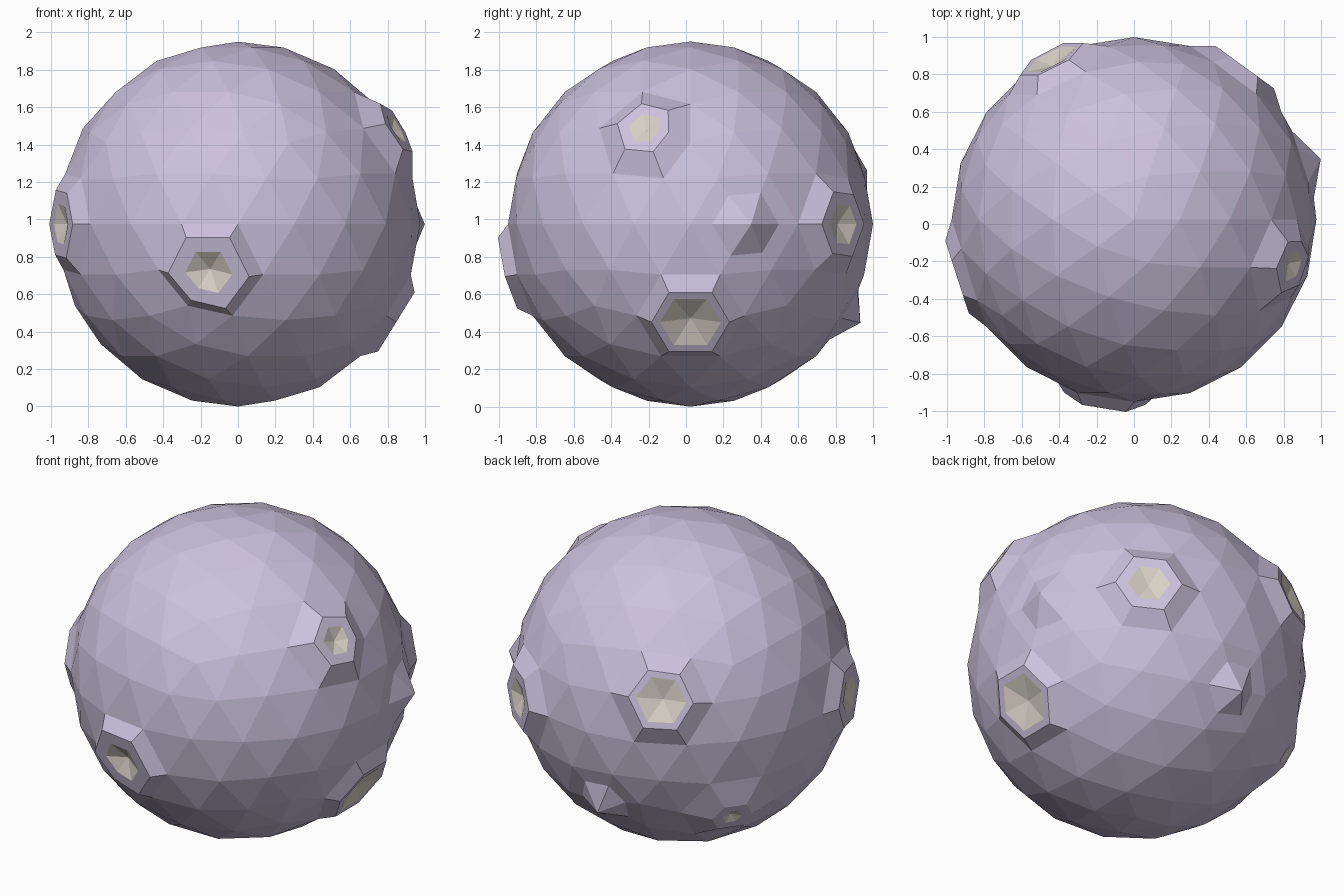
import bpy, bmesh
from mathutils import Vector

if "Cube" in bpy.data.objects:
    bpy.data.objects.remove(bpy.data.objects["Cube"])

R = 0.975
CENTRE = Vector((0, 0.024, R))


def material(name, rgb):
    m = bpy.data.materials.new(name)
    m.diffuse_color = (*rgb, 1)
    m.use_nodes = True
    m.node_tree.nodes["Principled BSDF"].inputs["Base Color"].default_value = m.diffuse_color
    return m


# Low-poly sphere body
bm = bmesh.new()
bmesh.ops.create_icosphere(bm, subdivisions=3, radius=R)


def open_patch(direction):
    """Remove the six faces round the nearest vertex; return axis and edge pairs."""
    d = Vector(direction).normalized()
    v = max(bm.verts, key=lambda p: p.co.normalized().dot(d))
    axis = v.co.normalized()
    pairs = []
    for f in v.link_faces:
        vs = list(f.verts)
        i = vs.index(v)
        pairs.append((vs[(i + 1) % 3], vs[(i + 2) % 3]))
    bm.verts.remove(v)
    return axis, pairs


def ring(axis, outer, radius, height):
    """Smaller copy of the patch outline, lifted along the axis."""
    flat = {v: v.co - axis * v.co.dot(axis) for v in outer}
    k = radius / (sum(t.length for t in flat.values()) / len(flat))
    return {v: bm.verts.new(axis * height + t * k) for v, t in flat.items()}


def feature(direction, levels, tip, tip_mat):
    """Concentric rings (radius, height) closed by a fan to the tip."""
    axis, pairs = open_patch(direction)
    outer = [a for a, b in pairs]
    rings = [{v: v for v in outer}]
    rings += [ring(axis, outer, r, h) for r, h in levels]
    top = bm.verts.new(axis * tip)
    for a, b in pairs:
        for lo, hi in zip(rings, rings[1:]):
            bm.faces.new((lo[a], lo[b], hi[b], hi[a]))
        f = bm.faces.new((rings[-1][a], rings[-1][b], top))
        f.material_index = tip_mat


# Craters: direction, rim radius, rim height, floor radius, floor centre height
craters = [
    ((-0.155, -0.956, -0.251), 0.215, 1.008, 0.125, 0.955),   # front
    ((0.851, 0, -0.526), 0.215, 0.995, 0.168, 0.955),         # right, low
    ((0.831, -0.239, 0.502), 0.155, 1.018, 0.09, 0.99),       # right, high
    ((-0.951, -0.309, 0), 0.20, 0.995, 0.118, 0.96),          # left
    ((0.588, 0.809, 0), 0.19, 1.007, 0.12, 0.97),             # back right
    ((-0.447, 0.849, 0.276), 0.19, 1.003, 0.147, 0.965),      # back left
    ((-0.688, 0.5, -0.526), 0.125, 1.008, 0.06, 0.985),       # back left, low
]
for d, rim, height, floor, depth in craters:
    feature(d, [(rim, height), (floor, height)], depth, 1)

# Small peaks
for d, base, height, tip in [((0.951, 0.309, 0), 0.185, 0.95, 1.05),
                             ((-0.029, 0.864, -0.502), 0.165, 0.95, 1.05)]:
    feature(d, [(base, height)], tip, 0)

bmesh.ops.translate(bm, verts=bm.verts, vec=CENTRE)
bmesh.ops.recalc_face_normals(bm, faces=bm.faces)

mesh = bpy.data.meshes.new("cratered_moon")
bm.to_mesh(mesh)
bm.free()
mesh.materials.append(material("lilac_rock", (0.60, 0.54, 0.72)))
mesh.materials.append(material("crater_floor", (0.70, 0.65, 0.58)))
bpy.context.collection.objects.link(bpy.data.objects.new("cratered_moon", mesh))
